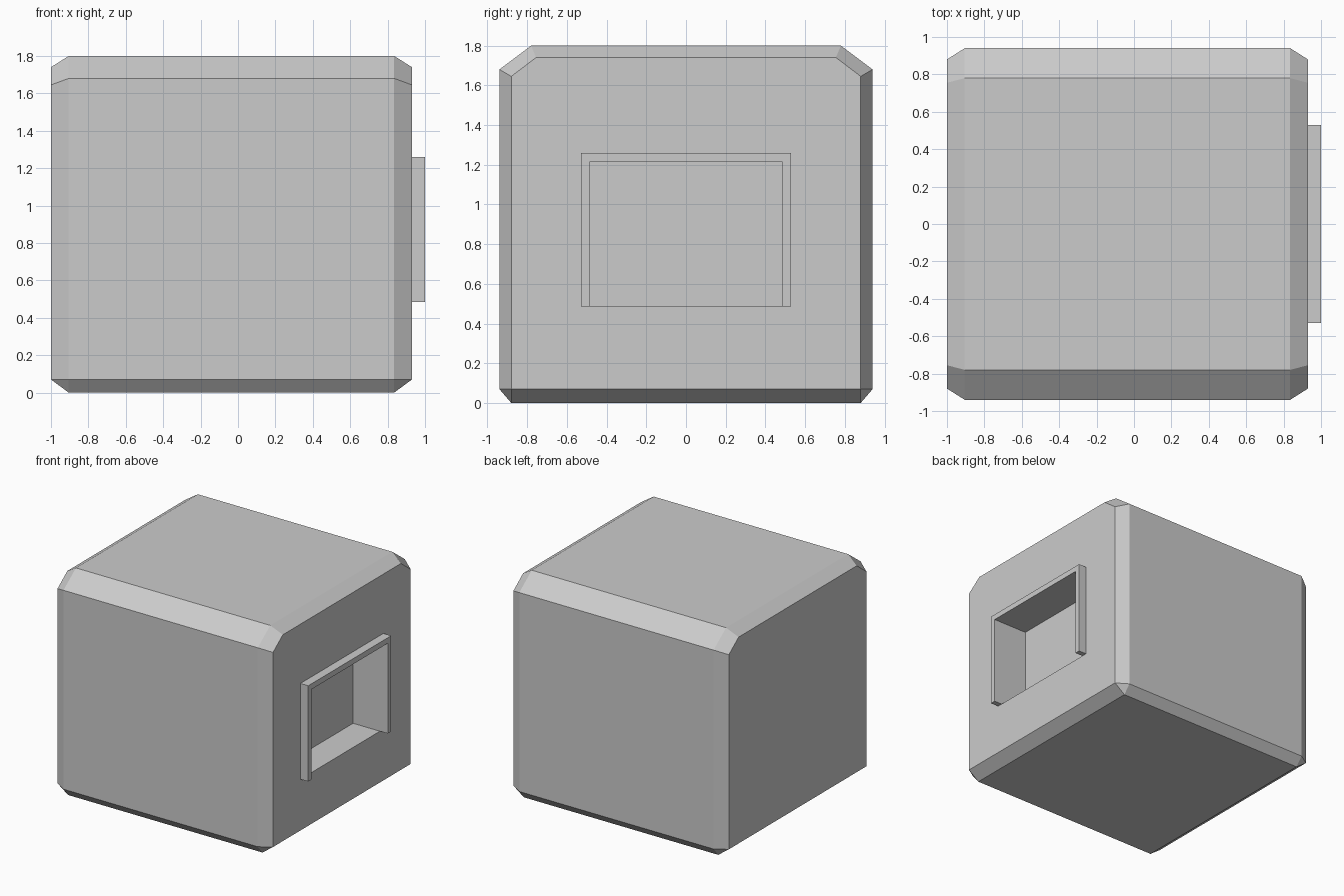
import bpy, bmesh

if "Cube" in bpy.data.objects:
    bpy.data.objects.remove(bpy.data.objects["Cube"])


def new_object(name, bm):
    bmesh.ops.remove_doubles(bm, verts=bm.verts, dist=1e-5)
    bmesh.ops.recalc_face_normals(bm, faces=bm.faces)
    mesh = bpy.data.meshes.new(name)
    bm.to_mesh(mesh)
    bm.free()
    obj = bpy.data.objects.new(name, mesh)
    bpy.context.collection.objects.link(obj)
    return obj


def loft(name, sections):
    """Skin closed (y, z) outlines placed at given x positions."""
    bm = bmesh.new()
    rings = [[bm.verts.new((x, y, z)) for y, z in outline] for x, outline in sections]
    n = len(rings[0])
    for a, b in zip(rings, rings[1:]):
        for i in range(n):
            j = (i + 1) % n
            bm.faces.new((a[i], a[j], b[j], b[i]))
    bm.faces.new(rings[0])
    bm.faces.new(rings[-1])
    return new_object(name, bm)


def mirrored(half):
    """Complete a right-hand outline with its mirror image in y."""
    return half + [(-y, z) for y, z in reversed(half)]


# Chamfered body: full outline in the middle, inset outline at both ends
full = mirrored([(0.88, 0), (0.94, 0.07), (0.94, 1.68), (0.78, 1.80)])
inset = mirrored([(0.88, 0.07), (0.88, 0.07), (0.88, 1.645), (0.755, 1.74)])
body = loft("body", [(-1.0, inset), (-0.905, full), (0.835, full), (0.93, inset)])

# Rectangular recess in the right side
opening = mirrored([(0.487, 0.485), (0.487, 1.215)])
cutter = loft("recess_cutter", [(0.69, opening), (1.1, opening)])
cutter.hide_render = True
cut = body.modifiers.new("recess", 'BOOLEAN')
cut.operation = 'DIFFERENCE'
cut.solver = 'EXACT'
cut.object = cutter
bpy.context.view_layer.objects.active = body
bpy.ops.object.modifier_apply(modifier=cut.name)
bpy.data.objects.remove(cutter)

# Raised frame around the recess, open at the bottom
arch = mirrored([(0.487, 1.215), (0.487, 0.485), (0.53, 0.485), (0.53, 1.26)])
loft("recess_frame", [(0.93, arch), (1.0, arch)])
